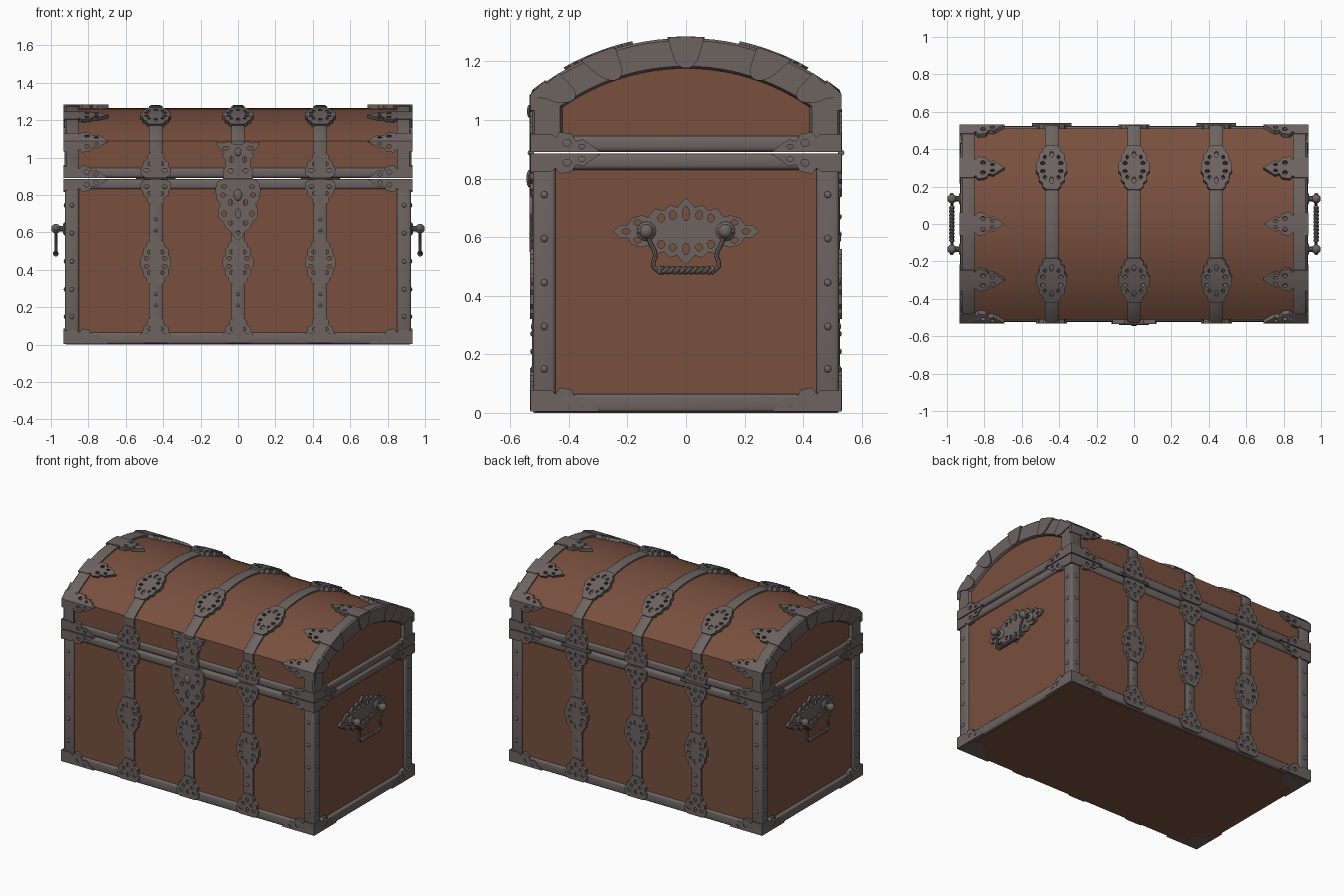
import bpy, bmesh, math
from mathutils import Vector
from mathutils.geometry import tessellate_polygon

if "Cube" in bpy.data.objects:
    bpy.data.objects.remove(bpy.data.objects["Cube"])


def material(name, rgb):
    m = bpy.data.materials.new(name)
    m.diffuse_color = (*rgb, 1)
    m.use_nodes = True
    m.node_tree.nodes["Principled BSDF"].inputs["Base Color"].default_value = m.diffuse_color
    return m


WOOD = material("brown_wood", (0.188, 0.080, 0.048))
IRON = material("grey_iron", (0.150, 0.126, 0.118))


def finish(name, bm, mat):
    bmesh.ops.recalc_face_normals(bm, faces=bm.faces)
    me = bpy.data.meshes.new(name)
    bm.to_mesh(me)
    bm.free()
    me.materials.append(mat)
    ob = bpy.data.objects.new(name, me)
    bpy.context.collection.objects.link(ob)
    return ob


def box(name, lo, hi, mat, bevel=0.0):
    bm = bmesh.new()
    bmesh.ops.create_cube(bm, size=1)
    for v in bm.verts:
        v.co = [lo[i] + (v.co[i] + 0.5) * (hi[i] - lo[i]) for i in range(3)]
    if bevel:
        bmesh.ops.bevel(bm, geom=bm.edges[:], offset=bevel, segments=3, profile=0.5, affect='EDGES')
    return finish(name, bm, mat)


def ball(name, c, r):
    bm = bmesh.new()
    bmesh.ops.create_uvsphere(bm, u_segments=14, v_segments=8, radius=1)
    for v in bm.verts:
        v.co = [c[i] + v.co[i] * r[i] for i in range(3)]
    return finish(name, bm, IRON)


def tube(name, pts, r):
    cu = bpy.data.curves.new(name, 'CURVE')
    cu.dimensions = '3D'
    cu.bevel_depth, cu.bevel_resolution, cu.use_fill_caps = r, 2, True
    sp = cu.splines.new('POLY')
    sp.points.add(len(pts) - 1)
    for p, q in zip(sp.points, pts):
        p.co = (*q, 1)
    tmp = bpy.data.objects.new(name + "_path", cu)
    bpy.context.collection.objects.link(tmp)
    me = bpy.data.meshes.new_from_object(tmp.evaluated_get(bpy.context.evaluated_depsgraph_get()))
    bpy.data.objects.remove(tmp)
    me.materials.clear()
    me.materials.append(IRON)
    bpy.context.collection.objects.link(bpy.data.objects.new(name, me))


def plate(name, outer, holes, place, o0, o1, mat=IRON):
    """Pierced flat plate: outline and elliptical holes (u, v, ru, rv) put on a surface by place()."""
    loops = [outer] + [[(u + a * math.cos(k * math.pi / 5), v + b * math.sin(k * math.pi / 5))
                        for k in range(10)] for u, v, a, b in holes]
    flat = [p for lp in loops for p in lp]
    tris = tessellate_polygon([[Vector((u, v, 0)) for u, v in lp] for lp in loops])
    bm = bmesh.new()
    lower = [bm.verts.new(place(u, v, o0)) for u, v in flat]
    upper = [bm.verts.new(place(u, v, o1)) for u, v in flat]
    for t in tris:
        if len(set(t)) == 3:
            bm.faces.new([upper[i] for i in t])
            bm.faces.new([lower[i] for i in reversed(t)])
    s = 0
    for lp in loops:
        n = len(lp)
        for i in range(n):
            a, b = s + i, s + (i + 1) % n
            bm.faces.new((lower[a], lower[b], upper[b], upper[a]))
        s += n
    return finish(name, bm, mat)


def sym(prof):
    """Mirror a list of (along, half_width) into a closed outline."""
    return [(w, v) for v, w in prof] + [(-w, v) for v, w in reversed(prof) if w > 0]


# Chest cross-section: path runs up the front, over the arched lid, down the back
D, R, C = 0.51, 0.826, 0.438
def zc(o): return C + math.sqrt((R + o) ** 2 - (D + o) ** 2)
T1, L = zc(0), 2 * R * math.asin(D / R)
END = 2 * T1 + L
def P(t, o):
    if t <= T1:
        return -(D + o), min(t, zc(o))
    if t < T1 + L:
        a = (2 * (t - T1) / L - 1) * math.asin((D + o) / (R + o))
        return (R + o) * math.sin(a), C + (R + o) * math.cos(a)
    return D + o, min(END - t, zc(o))
def t_at(y): return T1 + L / 2 + R * math.asin(y / R)
ARC = [T1 + L * k / 24 for k in range(25)]


def sweep(name, section, ts):
    bm = bmesh.new()
    rings = [[bm.verts.new((x, *P(t, o))) for x, o in section] for t in ts]
    n = len(section)
    for a, b in zip(rings, rings[1:]):
        for i in range(n):
            bm.faces.new((a[i], a[(i + 1) % n], b[(i + 1) % n], b[i]))
    bm.faces.new(rings[0])
    bm.faces.new(rings[-1])
    return finish(name, bm, IRON)


# Wooden body, lid and underside
box("body_wood", (-.91, -D, .01), (.91, D, .88), WOOD)
lid_ts = [.90] + ARC + [END - .90]
plate("lid_wood", [P(t, 0) for t in lid_ts], [], lambda u, v, o: (o, u, v), -.91, .91, WOOD)
box("bottom_board", (-.91, -.505, 0), (.91, .505, .01), WOOD)

# Base trim, rims at the opening, corner posts
box("base_trim", (-.93, -.525, .003), (.93, .525, .065), IRON, .012)
box("lower_rim", (-.927, -.522, .83), (.927, .522, .885), IRON, .016)
box("upper_rim", (-.927, -.522, .891), (.927, .522, .946), IRON, .016)
for sx in (-1, 1):
    for sy in (-1, 1):
        xs, ys = sorted((sx * .85, sx * .925)), sorted((sy * .445, sy * .523))
        box("corner_post", (xs[0], ys[0], .02), (xs[1], ys[1], .86), IRON, .014)
        q = [(sx * .92, sy * .52)] + [(sx * (.92 - .17 * math.cos(k * math.pi / 12)),
             sy * (.52 - .13 * math.sin(k * math.pi / 12))) for k in range(7)]
        plate("bottom_corner", q, [], lambda u, v, o: (u, v, o), -.0, .006)
        for z in (.15, .295, .445, .595, .745):
            ball("post_rivet", (sx * .888, sy * .523, z), (.012, .007, .012))
            ball("post_rivet", (sx * .925, sy * .484, z), (.007, .012, .012))

# Arched end bands of the lid, with rounded bumps on the end faces
for s in (-1, 1):
    sec = [(.85, -.01), (.85, .010), (.862, .016), (.918, .016), (.927, .008), (.927, -.08), (.915, -.088), (.90, -.088)]
    sweep("lid_end_band", [(s * x, o) for x, o in sec], lid_ts)
    bump = sym([(.017, .06), (-.03, .052), (-.06, .045), (-.078, .03), (-.087, .012)])
    for t0 in (T1 + .05, t_at(-.29), t_at(0), t_at(.29), T1 + L - .05):
        plate("end_band_bump", bump, [], lambda u, v, o, t0=t0: (s * o, *P(t0 + u, v)), .90, .934)

# Straps with pierced plates
STRAP = [(-.036, -.01), (-.036, .010), (-.026, .016), (.026, .016), (.036, .010), (.036, -.01)]
OVAL = sym([(-.12, .03), (-.10, .05), (-.085, .05), (-.07, .068), (-.035, .07), (-.02, .083),
            (.02, .083), (.035, .07), (.07, .068), (.085, .05), (.10, .05), (.12, .03)])
OVAL_H = [(0, .07, .011, .018), (0, -.07, .011, .018)] + [
    (a * u, b * v, ru, rv) for a in (-1, 1) for b in (-1, 1) for u, v, ru, rv in ((.048, .022, .013, .010), (.036, .055, .009, .011))]
HEART = sym([(0, .055), (.015, .078), (.045, .083), (.06, .07), (.085, .068), (.10, .045), (.12, .045), (.145, .02)])
HEART_H = [(0, .105, .010, .016), (-.048, .04, .015, .009), (.048, .04, .015, .009),
           (-.032, .075, .010, .011), (.032, .075, .010, .011), (0, .04, .01, .016)]
for x0 in (-.44, 0, .44):
    sec = [(x0 + x, o) for x, o in STRAP]
    sweep("front_strap", sec, [.03, .885])
    sweep("lid_strap", sec, [.892] + ARC + [END - .892])
    sweep("back_strap", sec, [END - .885, END - .03])

    def on(t0, d=1):
        return lambda u, v, o: (x0 + u, *P(t0 + d * v, o))
    for t0 in (.44, END - .44):
        plate("strap_oval", OVAL, OVAL_H, on(t0), 0, .022)
    for t0 in (t_at(-.29), t_at(.29)):
        plate("lid_oval", OVAL, OVAL_H, on(t0), 0, .025)
    hearts = [(.008, 1), (END - .008, -1), (END - .892, -1), (END - .884, 1)]
    if x0:
        hearts += [(.892, 1), (.884, -1)]
    for t0, d in hearts:
        plate("strap_heart", HEART, HEART_H, on(t0, d), 0, .023)
    for z in (.21, .27, .61, .67):
        for sy in (-1, 1):
            ball("strap_rivet", (x0, sy * .526, z), (.009, .006, .009))
    # hinge barrels: wide on the back, short one behind the lock on the front
    if x0:
        tube("hinge_barrel", [(x0 - .105, .53, .888), (x0 + .105, .53, .888)], .011)

# Lock plate and hasp
lock = sym([(.55, 0), (.575, .022), (.60, .035), (.625, .065), (.66, .082), (.68, .105), (.72, .108),
            (.75, .095), (.78, .115), (.82, .12), (.86, .118), (.885, .09)])
lock_h = [(0, .70, .012, .028), (0, .60, .010, .016)] + [(s * u, v, a, b) for s in (-1, 1) for u, v, a, b in (
    (.04, .65, .013, .012), (.075, .70, .012, .015), (.04, .76, .012, .016), (.08, .80, .014, .011), (.075, .845, .015, .009))]
hasp = sym([(.892, .075), (.92, .083), (.95, .07), (.985, .068), (1.01, .085), (1.03, .075), (1.05, .105),
            (1.085, .115), (1.078, .075), (1.088, .05), (1.07, .02)])
hasp_h = [(s * u, v, a, b) for s in (-1, 1) for u, v, a, b in ((.04, .93, .013, .012), (.035, .99, .01, .018), (.065, 1.05, .018, .01))]
front = lambda u, v, o: (u, -D - o, v)
plate("lock_plate", lock, lock_h, front, 0, .025)
plate("lock_hasp", hasp, hasp_h, front, 0, .025)
tube("hasp_barrel", [(-.08, -.53, .888), (.08, -.53, .888)], .011)
ball("lock_boss", (0, -.535, .80), (.022, .01, .03))
ball("hasp_boss", (0, -.535, 1.03), (.018, .008, .022))

# Leaf-shaped corner clasps, built as two halves
LEAF = [(0, 0), (0, 1), (.07, 1), (.085, .8), (.10, 1.1), (.14, 1), (.155, .6), (.18, .7), (.205, .4), (.24, 0)]
def leaf(name, k, place, o0, o1):
    plate(name, [(u, v * k) for u, v in LEAF], [(.125, k * .5, .014, k * .2), (.175, k * .3, .012, k * .13)], place, o0, o1)
for sx in (-1, 1):
    for t0 in (T1, t_at(-.29), t_at(0), t_at(.29), T1 + L):
        for h in (-1, 1):
            leaf("lid_clasp", .055, lambda u, v, o: (sx * (.932 - u), *P(t0 + h * v, o)), -.004, .021)
    for sy in (-1, 1):
        for z0, h, k in ((.885, -1, .062), (.891, 1, .062), (.004, 1, .075)):
            leaf("corner_leaf_long", k, lambda u, v, o: (sx * (.934 - u), sy * (D + o), z0 + h * v), 0, .021)
            leaf("corner_leaf_end", k, lambda u, v, o: (sx * (.91 + o), sy * (.531 - u), z0 + h * v), 0, .024)

# Side handles: pierced backplate, knobs and twisted bail
half = [(-.25, 0), (-.225, .022), (-.20, .022), (-.185, .045), (-.15, .055), (-.13, .048), (-.105, .078),
        (-.075, .07), (-.055, .09), (-.03, .082), (-.015, .10), (0, .115)]
half += [(-u, v) for u, v in half[-2::-1]]
back = half + [(u, -v) for u, v in half[-2:0:-1]]
back_h = [(0, .06, .012, .025), (0, -.06, .012, .02)] + [(s * u, v, a, b) for s in (-1, 1) for u, v, a, b in (
    (.205, 0, .014, .009), (.165, .03, .013, .010), (.165, -.03, .013, .010), (.085, .045, .012, .014),
    (.085, -.045, .012, .014), (.045, .055, .012, .016), (.045, -.055, .012, .012))]
for sx in (-1, 1):
    plate("handle_backplate", back, back_h, lambda u, v, o: (sx * (.91 + o), u, .62 + v), 0, .014)
    for sy in (-1, 1):
        y = sy * .135
        tube("handle_post", [(sx * .91, y, .62), (sx * .97, y, .62)], .014)
        ball("handle_collar", (sx * .928, y, .62), (.010, .033, .033))
        ball("handle_knob", (sx * .974, y, .62), (.025, .025, .026))
        ball("handle_finial", (sx * .974, sy * .157, .62), (.010, .010, .010))
        tube("handle_arm", [(sx * .974, sy * a, z) for a, z in
                            ((.132, .61), (.122, .58), (.108, .555), (.104, .535), (.112, .515), (.112, .50), (.098, .487), (.085, .487))], .008)
        ball("handle_bead", (sx * .974, sy * .09, .487), (.013, .009, .016))
    for ph in (0, math.pi):
        tube("handle_twist", [(sx * .974 + .007 * math.cos(ph + k * .6), -.09 + .18 * k / 48,
                               .487 + .007 * math.sin(ph + k * .6)) for k in range(49)], .008)

# Smooth shading with sharp edges kept
bpy.ops.object.select_all(action='SELECT')
bpy.context.view_layer.objects.active = bpy.data.objects["body_wood"]
bpy.ops.object.shade_smooth_by_angle(angle=math.radians(35))
